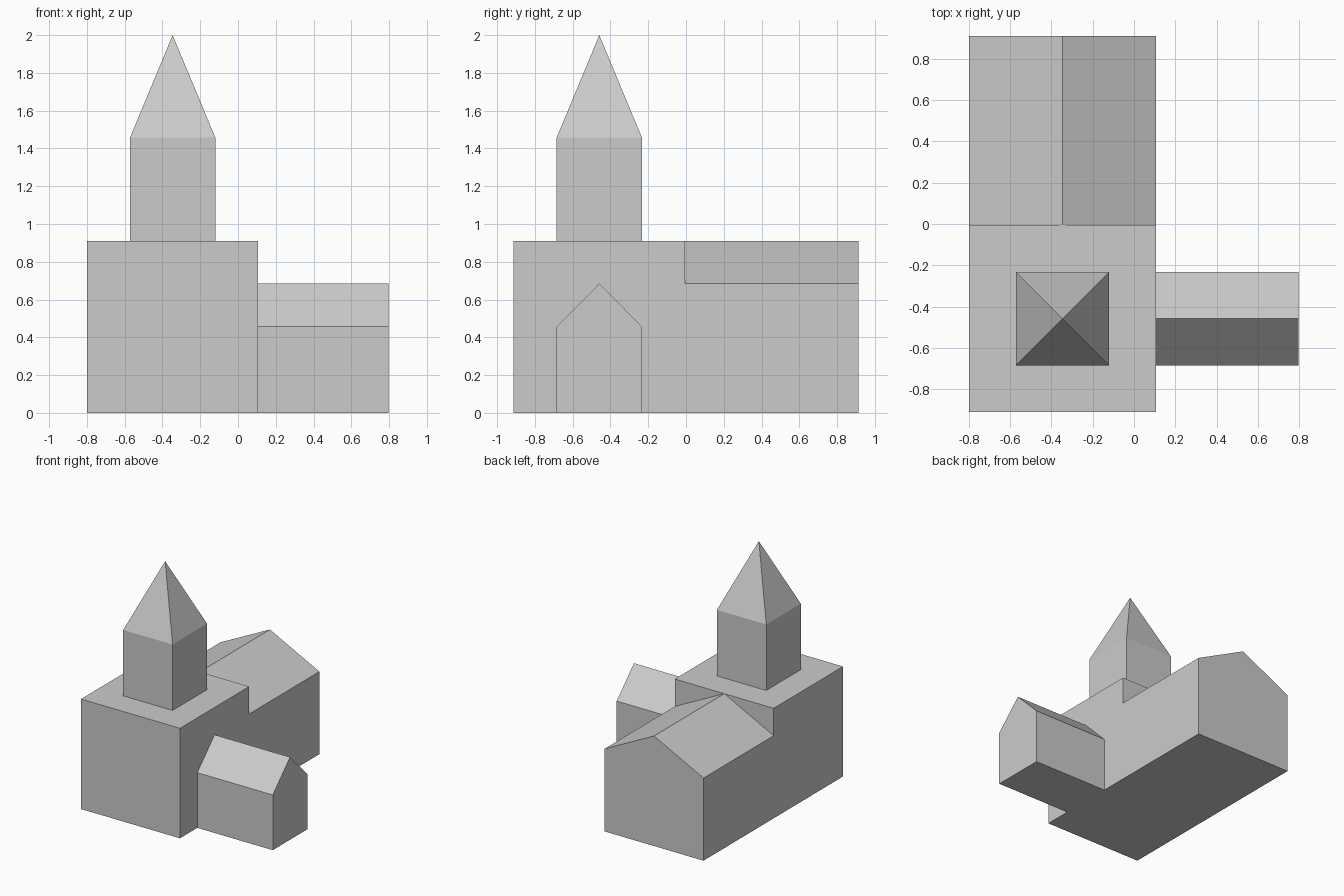
import bpy, bmesh
from mathutils import Vector

if "Cube" in bpy.data.objects:
    bpy.data.objects.remove(bpy.data.objects["Cube"])


def finish(name, bm):
    bmesh.ops.recalc_face_normals(bm, faces=bm.faces)
    mesh = bpy.data.meshes.new(name)
    bm.to_mesh(mesh)
    bm.free()
    obj = bpy.data.objects.new(name, mesh)
    bpy.context.collection.objects.link(obj)
    return obj


def drop_faces(bm, direction):
    """Remove the hidden face that sits against a neighbouring part."""
    bm.normal_update()
    hidden = [f for f in bm.faces if f.normal.dot(Vector(direction)) > 0.99]
    bmesh.ops.delete(bm, geom=hidden, context='FACES_ONLY')


def extrude_profile(points, offset):
    bm = bmesh.new()
    face = bm.faces.new([bm.verts.new(p) for p in points])
    ext = bmesh.ops.extrude_face_region(bm, geom=[face], use_keep_orig=True)
    moved = [g for g in ext['geom'] if isinstance(g, bmesh.types.BMVert)]
    bmesh.ops.translate(bm, verts=moved, vec=offset)
    bmesh.ops.recalc_face_normals(bm, faces=bm.faces)
    return bm


def gable(centre, half, eaves, ridge):
    """House-shaped outline as (across, height) pairs."""
    return [(centre - half, 0), (centre + half, 0), (centre + half, eaves),
            (centre, ridge), (centre - half, eaves)]


CX, CY = -0.346, -0.459      # centre of main block and tower
HALF, SMALL = 0.453, 0.226   # half widths of large and small parts
TOP, EAVES, LOW = 0.911, 0.684, 0.457
SPLIT_X, SPLIT_Y = CX + HALF, CY + HALF

# Main block
block = [(CX + sx * HALF, CY + sy * HALF, 0)
         for sx, sy in ((-1, -1), (1, -1), (1, 1), (-1, 1))]
finish("main_block", extrude_profile(block, (0, 0, TOP)))

# Rear hall with a gabled roof along y
bm = extrude_profile([(x, SPLIT_Y, z) for x, z in gable(CX, HALF, EAVES, TOP)],
                     (0, 0.912 - SPLIT_Y, 0))
drop_faces(bm, (0, -1, 0))
finish("rear_hall", bm)

# Side wing with a gabled roof along x
bm = extrude_profile([(SPLIT_X, y, z) for y, z in gable(CY, SMALL, LOW, EAVES)],
                     (0.798 - SPLIT_X, 0, 0))
drop_faces(bm, (-1, 0, 0))
finish("side_wing", bm)

# Tower shaft topped by a four-sided spire
base = [(CX + sx * SMALL, CY + sy * SMALL, TOP)
        for sx, sy in ((-1, -1), (1, -1), (1, 1), (-1, 1))]
bm = extrude_profile(base, (0, 0, 1.457 - TOP))
drop_faces(bm, (0, 0, -1))
bm.faces.ensure_lookup_table()
cap = [f for f in bm.faces if f.normal.z > 0.99]
apex = bmesh.ops.poke(bm, faces=cap)['verts'][0]
apex.co.z = 2.0
finish("tower", bm)
